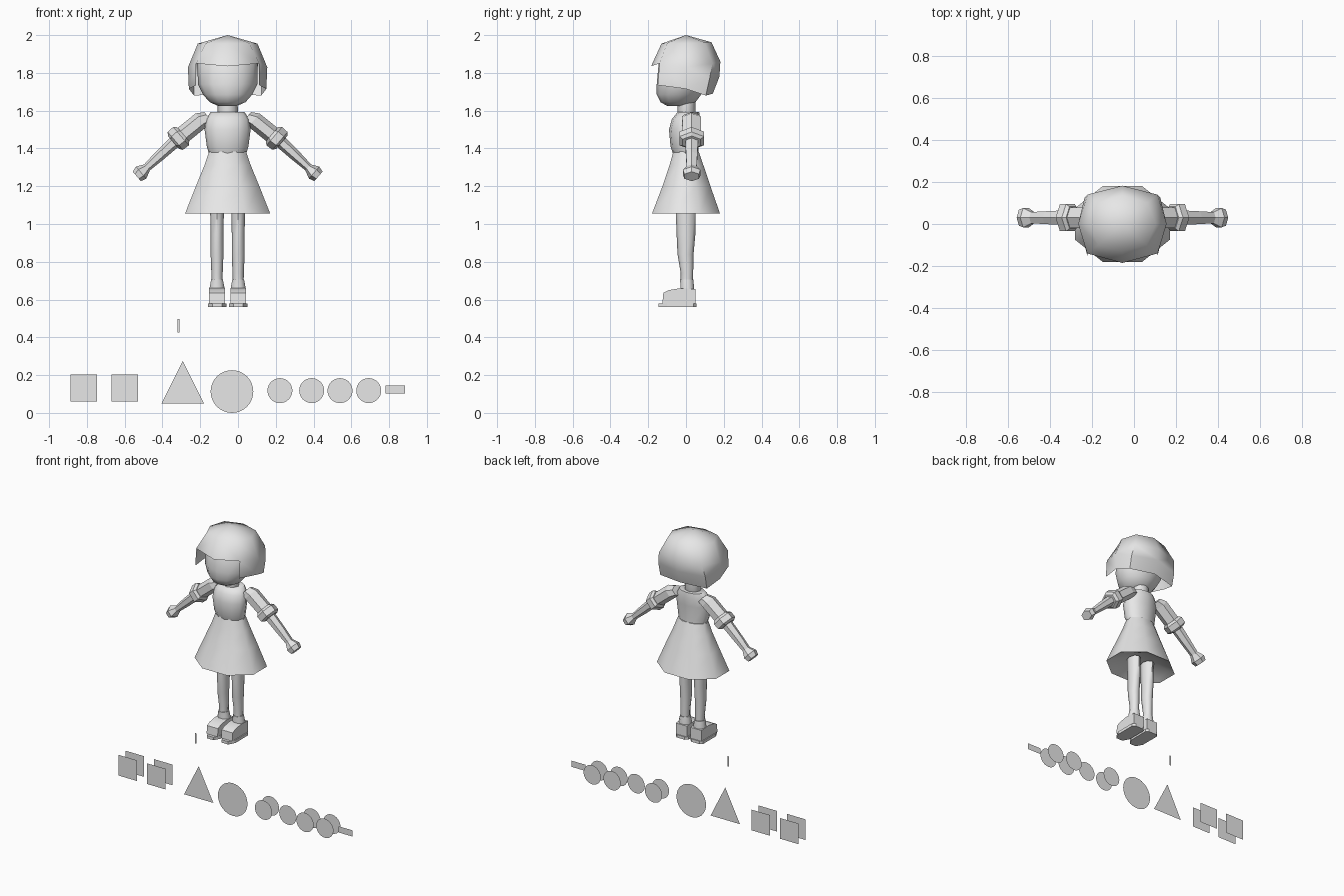
import bpy, bmesh, math
from mathutils import Vector

if "Cube" in bpy.data.objects:
    bpy.data.objects.remove(bpy.data.objects["Cube"])

CX = -0.055  # figure centre line

grey = bpy.data.materials.new("plain_grey")
grey.diffuse_color = (0.8, 0.8, 0.8, 1)
grey.use_nodes = True
grey.node_tree.nodes["Principled BSDF"].inputs["Base Color"].default_value = grey.diffuse_color


def finish(name, bm, smooth=None, recalc=True):
    if recalc:
        bmesh.ops.recalc_face_normals(bm, faces=bm.faces)
    me = bpy.data.meshes.new(name)
    bm.to_mesh(me)
    bm.free()
    me.materials.append(grey)
    ob = bpy.data.objects.new(name, me)
    bpy.context.collection.objects.link(ob)
    if smooth:
        bpy.ops.object.select_all(action='DESELECT')
        ob.select_set(True)
        bpy.context.view_layer.objects.active = ob
        bpy.ops.object.shade_smooth_by_angle(angle=math.radians(smooth))
    return ob


def loft(name, rings, n=8, smooth=None, turn=0.0):
    """Rings are (centre, u axis, v axis), joined and capped."""
    bm = bmesh.new()
    loops = []
    for c, u, v in rings:
        loops.append([bm.verts.new(Vector(c) + Vector(u) * math.cos(a) + Vector(v) * math.sin(a))
                      for a in (turn + math.tau * i / n for i in range(n))])
    for a, b in zip(loops, loops[1:]):
        for i in range(n):
            j = (i + 1) % n
            bm.faces.new((a[i], a[j], b[j], b[i]))
    bm.faces.new(loops[0])
    bm.faces.new(loops[-1])
    return finish(name, bm, smooth)


def upright(x, rings):
    """(z, half width, front y, back y) to horizontal rings."""
    return [((x, (f + b) / 2, z), (r, 0, 0), (0, (b - f) / 2, 0)) for z, r, f, b in rings]


def prism(name, outline, x, half, smooth=None):
    """Side outline (y, z) extruded along x."""
    bm = bmesh.new()
    face = bm.faces.new([bm.verts.new((x - half, y, z)) for y, z in outline])
    ext = bmesh.ops.extrude_face_region(bm, geom=[face])
    bmesh.ops.translate(bm, vec=(2 * half, 0, 0),
                        verts=[g for g in ext["geom"] if isinstance(g, bmesh.types.BMVert)])
    return finish(name, bm, smooth)


# Head and neck
loft("head", upright(CX, [(1.625, .05, -.10, -.02), (1.645, .095, -.135, .05),
                          (1.685, .13, -.155, .08), (1.74, .157, -.155, .11),
                          (1.85, .16, -.145, .13), (1.93, .10, -.09, .09)]), 12, 60)
loft("neck", upright(CX, [(1.56, .045, -.045, .04), (1.59, .055, -.045, .05),
                          (1.66, .052, -.045, .05)]), 8, 50)

# Hair: half rings from front to back, mirrored across the centre line
hair_rings = [
    [(0, -.13, 1.955), (.115, -.10, 1.957), (.158, 0, 1.955), (.12, .10, 1.96), (0, .135, 1.962)],
    [(0, -.185, 1.835), (.167, -.14, 1.85), (.21, 0, 1.83), (.165, .14, 1.85), (0, .182, 1.86)],
    [None, (.167, -.15, 1.735), (.205, 0, 1.715), (.18, .125, 1.77), (0, .177, 1.78)],
    [None, None, None, (.178, .105, 1.68), (0, .142, 1.69)],
]
bm = bmesh.new()
for s in (1, -1):
    top = bm.verts.new((CX, 0, 2.0))
    grid = [[p and bm.verts.new((CX + s * p[0], p[1], p[2])) for p in row] for row in hair_rings]
    for i in range(4):
        bm.faces.new((top, grid[0][i], grid[0][i + 1]))
        for a, b in zip(grid, grid[1:]):
            corners = [v for v in (a[i], a[i + 1], b[i + 1], b[i]) if v]
            if len(corners) == 4 or (len(corners) == 3 and b[i + 1] and a[i]):
                if (b is grid[2] and i == 0):
                    continue  # open in front of the face
                bm.faces.new(corners)
bmesh.ops.remove_doubles(bm, verts=bm.verts, dist=0.0005)
finish("hair", bm, 60)

# Bodice and skirt
loft("bodice", upright(CX, [(1.37, .098, -.068, .066), (1.41, .11, -.082, .065),
                            (1.50, .122, -.09, .07), (1.555, .115, -.075, .075),
                            (1.592, .09, -.045, .07)]), 12, 60)
loft("skirt", upright(CX, [(1.11, .10, -.09, .09), (1.07, .21, -.165, .165),
                           (1.055, .244, -.195, .195), (1.20, .182, -.135, .14),
                           (1.31, .133, -.095, .10), (1.385, .105, -.072, .072)]),
     8, 60, math.pi / 8)

# Legs, boots and arms on both sides
for s, side in ((1, "left"), (-1, "right")):
    x = CX + s * .056
    loft(side + "_leg", upright(x, [(.66, .028, -.03, .036), (.74, .03, -.028, .038),
                                    (.84, .034, -.045, .04), (.95, .034, -.05, .05),
                                    (1.10, .037, -.055, .052)]), 8, 60)
    loft(side + "_boot_cuff", upright(x, [(.63, .044, -.034, .046), (.66, .043, -.032, .046),
                                          (.705, .034, -.034, .042)]), 8, 50, math.pi / 8)
    prism(side + "_boot", [(.05, .58), (.05, .655), (-.03, .66), (-.09, .65),
                           (-.12, .635), (-.125, .58)], x, .042, 35)
    # Sole with a narrowed toe
    bm = bmesh.new()
    outline = [(-.049, .04), (-.03, .056), (.03, .056), (.049, .04), (.049, -.10),
               (.025, -.145), (-.025, -.145), (-.049, -.10)]
    low, high = [[bm.verts.new((x + px, py, z)) for px, py in outline] for z in (.56, .58)]
    for i in range(8):
        j = (i + 1) % 8
        bm.faces.new((low[i], low[j], high[j], high[i]))
    bm.faces.new(low)
    bm.faces.new(high)
    finish(side + "_sole", bm)

    def limb(name, sections):
        """Sections are (x, z, half thickness, half depth) across a slanted limb."""
        loft(name, [((CX + s * px, .03, z), (s * .65 * r, 0, .76 * r), (0, d, 0))
                    for px, z, r, d in sections], 6, None)

    limb(side + "_sleeve", [(.10, 1.565, .036, .045), (.14, 1.55, .046, .058),
                            (.255, 1.457, .046, .055)])
    limb(side + "_sleeve_cuff", [(.235, 1.475, .05, .06), (.247, 1.465, .064, .074),
                                 (.277, 1.44, .062, .074), (.287, 1.432, .045, .055)])
    limb(side + "_forearm", [(.27, 1.445, .034, .04), (.36, 1.362, .029, .035),
                             (.435, 1.292, .021, .03)])
    limb(side + "_hand", [(.425, 1.30, .021, .03), (.458, 1.272, .042, .053),
                          (.481, 1.252, .033, .044)])


# Flat upright plates below the figure
def plate(name, y, points):
    bm = bmesh.new()
    bm.faces.new([bm.verts.new((px, y, pz)) for px, pz in points])
    finish(name, bm, recalc=False)


def box2d(x0, x1, z0, z1):
    return [(x0, z0), (x1, z0), (x1, z1), (x0, z1)]


def disc(cx, cz, r, n=32):
    return [(cx + r * math.cos(math.tau * i / n), cz + r * math.sin(math.tau * i / n))
            for i in range(n)]


for y, place in ((-.038, "front"), (.038, "back")):
    for i, x in enumerate((-.817, -.60)):
        plate(f"{place}_square_plate_{i + 1}", y, box2d(x - .071, x + .071, .06, .203))
    for i, x in enumerate((.222, .54, .692)):
        plate(f"{place}_small_disc_{i + 1}", y, disc(x, .118, .066))
plate("single_small_disc", -.012, disc(.39, .118, .066))
plate("large_disc", -.012, disc(-.032, .113, .113))
plate("triangle_plate", -.012, [(-.405, .05), (-.18, .05), (-.2925, .274)])
plate("bar_plate", -.012, box2d(.78, .885, .102, .145))
plate("thin_upright_plate", -.012, box2d(-.321, -.309, .425, .497))
